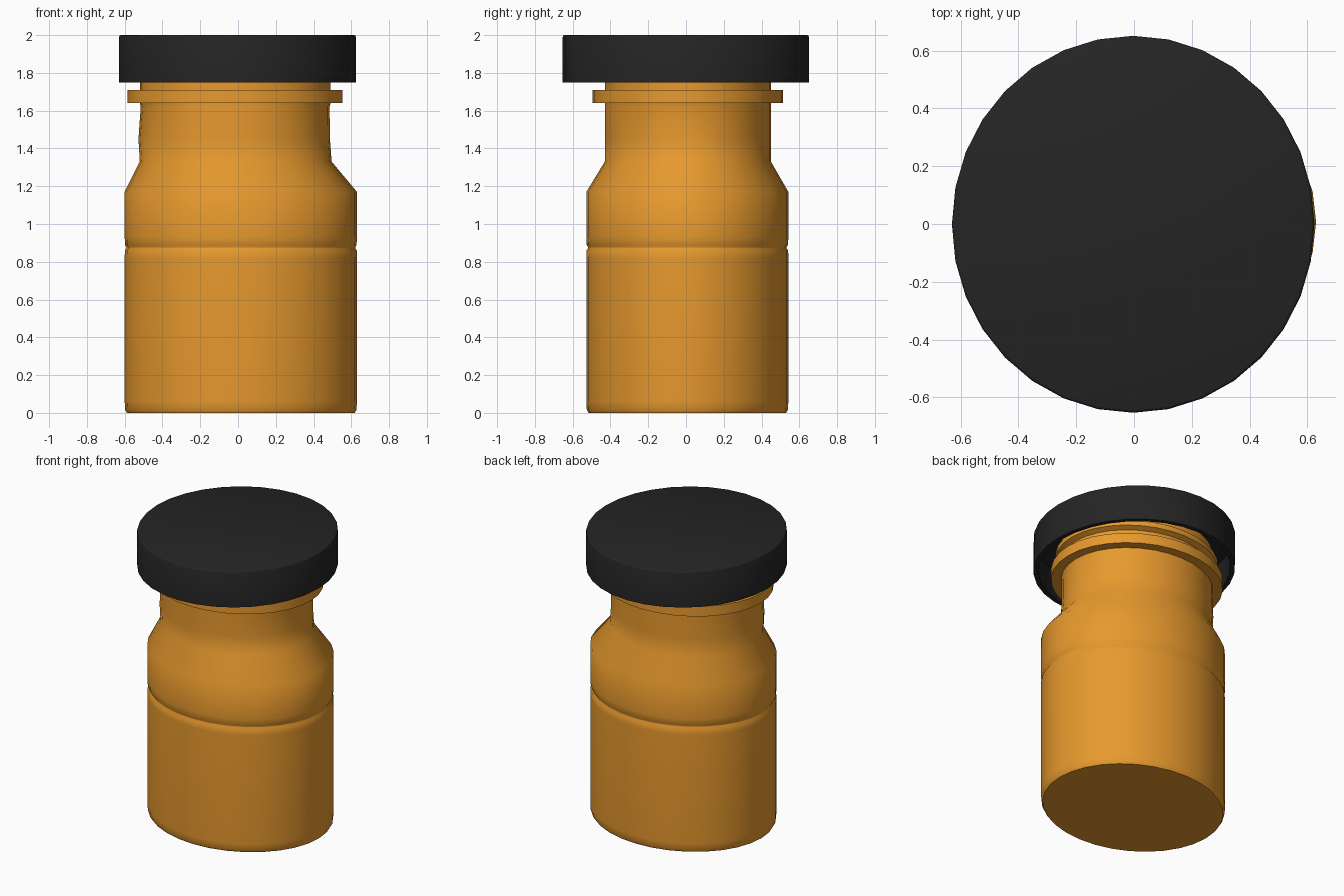
import bpy, bmesh, math

if "Cube" in bpy.data.objects:
    bpy.data.objects.remove(bpy.data.objects["Cube"])

SIDES = 32


def material(name, rgb):
    m = bpy.data.materials.new(name)
    m.diffuse_color = (*rgb, 1)
    m.use_nodes = True
    m.node_tree.nodes["Principled BSDF"].inputs["Base Color"].default_value = m.diffuse_color
    return m


def loft(name, sections, mat, angle=30):
    """Skin elliptical sections (z, cx, rx, cy, ry); cap both ends."""
    bm = bmesh.new()
    rings = []
    for z, cx, rx, cy, ry in sections:
        rings.append([bm.verts.new((cx + rx * math.cos(2 * math.pi * i / SIDES),
                                    cy + ry * math.sin(2 * math.pi * i / SIDES), z))
                      for i in range(SIDES)])
    for a, b in zip(rings, rings[1:]):
        for i in range(SIDES):
            j = (i + 1) % SIDES
            bm.faces.new((a[i], a[j], b[j], b[i]))
    bm.faces.new(rings[0][::-1])
    bm.faces.new(rings[-1])
    bmesh.ops.recalc_face_normals(bm, faces=bm.faces)
    mesh = bpy.data.meshes.new(name)
    bm.to_mesh(mesh)
    bm.free()
    ob = bpy.data.objects.new(name, mesh)
    bpy.context.collection.objects.link(ob)
    mesh.materials.append(mat)
    bpy.ops.object.select_all(action='DESELECT')
    ob.select_set(True)
    bpy.context.view_layer.objects.active = ob
    bpy.ops.object.shade_smooth_by_angle(angle=math.radians(angle))
    return ob


amber = material("amber", (0.80, 0.32, 0.027))
black = material("black", (0.018, 0.018, 0.018))


def body(z, inset=0.0):
    return (z, 0.015, 0.615 - inset, 0.007, 0.535 - inset)


def neck(z, grow=0.0):
    return (z, -0.015, 0.505 + grow, 0.01, 0.44 + grow)


# Bottle: label groove, sloped shoulder, waisted neck with a collar and a lip under the cap
loft("bottle", [
    body(0, 0.012), body(0.015, 0.003), body(0.06), body(0.82), body(0.86, 0.001),
    body(0.872, 0.009), body(0.878, 0.009), body(0.89, 0.002), body(0.93),
    body(1.17), (1.33, -0.012, 0.508, 0.01, 0.44), (1.45, -0.02, 0.507, 0.01, 0.44),
    (1.62, -0.015, 0.5, 0.01, 0.44), neck(1.64), neck(1.64, 0.064), neck(1.71, 0.064),
    neck(1.71), neck(1.77), neck(1.785, 0.035), neck(1.82, 0.035), neck(1.835), neck(1.9),
], amber, 50)


def cap(z, inset=0.0):
    return (z, -0.003, 0.627 - inset, -0.001, 0.652 - inset)


# Hollow screw cap: inner ceiling, inner wall, rim, outer wall, top
loft("cap", [cap(1.94, 0.03), cap(1.75, 0.03), cap(1.75), cap(1.99),
             cap(1.997, 0.003), cap(2.0, 0.01)], black, 60)
